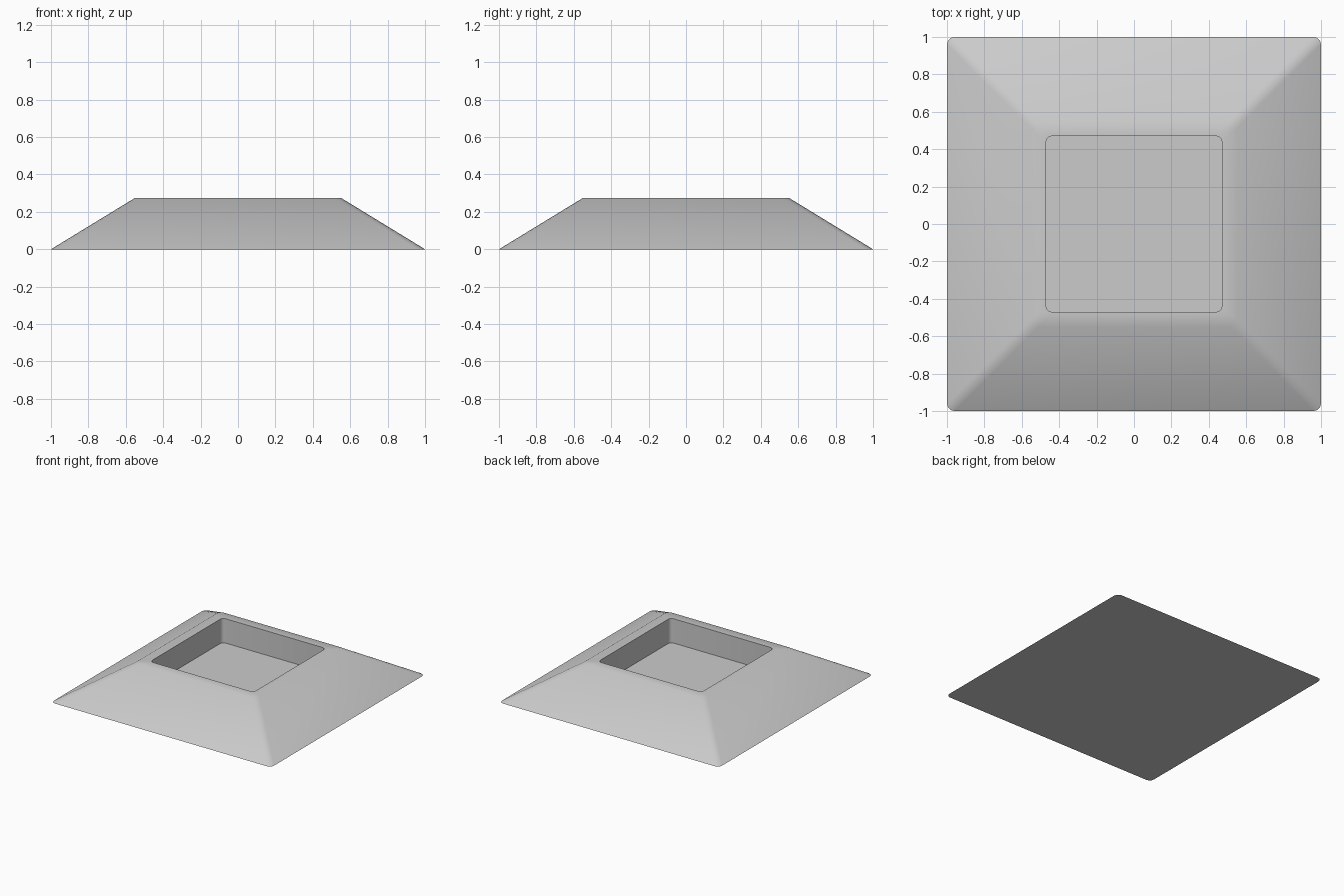
import bpy, bmesh, math

if "Cube" in bpy.data.objects:
    bpy.data.objects.remove(bpy.data.objects["Cube"], do_unlink=True)

# Pale grey for the whole part
grey = bpy.data.materials.new("pale_grey")
grey.use_nodes = True
colour = (0.6, 0.6, 0.6, 1)
grey.diffuse_color = colour
grey.node_tree.nodes["Principled BSDF"].inputs["Base Color"].default_value = colour


def rounded_ring(bm, half, radius, z, steps=3):
    """Ring of vertices around a rounded square."""
    ring = []
    for corner in range(4):
        mid = math.radians(45 + 90 * corner)
        cx = math.copysign(half - radius, math.cos(mid))
        cy = math.copysign(half - radius, math.sin(mid))
        for i in range(steps + 1):
            a = math.radians(90 * corner + 90 * i / steps)
            ring.append(bm.verts.new((cx + radius * math.cos(a), cy + radius * math.sin(a), z)))
    return ring


# Sloped base: underside, slopes, flat rim, recess walls and recess floor
bm = bmesh.new()
sections = [(1.0, 0.04, 0.0), (0.55, 0.04, 0.275), (0.47, 0.03, 0.275), (0.47, 0.03, 0.075)]
rings = [rounded_ring(bm, *s) for s in sections]
for low, high in zip(rings, rings[1:]):
    for i in range(len(low)):
        j = (i + 1) % len(low)
        bm.faces.new((low[i], low[j], high[j], high[i]))
bm.faces.new(rings[0][::-1])
bm.faces.new(rings[-1])
bmesh.ops.recalc_face_normals(bm, faces=bm.faces[:])
mesh = bpy.data.meshes.new("sloped_base")
bm.to_mesh(mesh)
bm.free()
mesh.materials.append(grey)
base = bpy.data.objects.new("sloped_base", mesh)
bpy.context.collection.objects.link(base)

# Smooth the slopes into the rim, keep the recess and bottom edges sharp
bpy.ops.object.select_all(action="DESELECT")
base.select_set(True)
bpy.context.view_layer.objects.active = base
bpy.ops.object.shade_smooth_by_angle(angle=math.radians(40))
